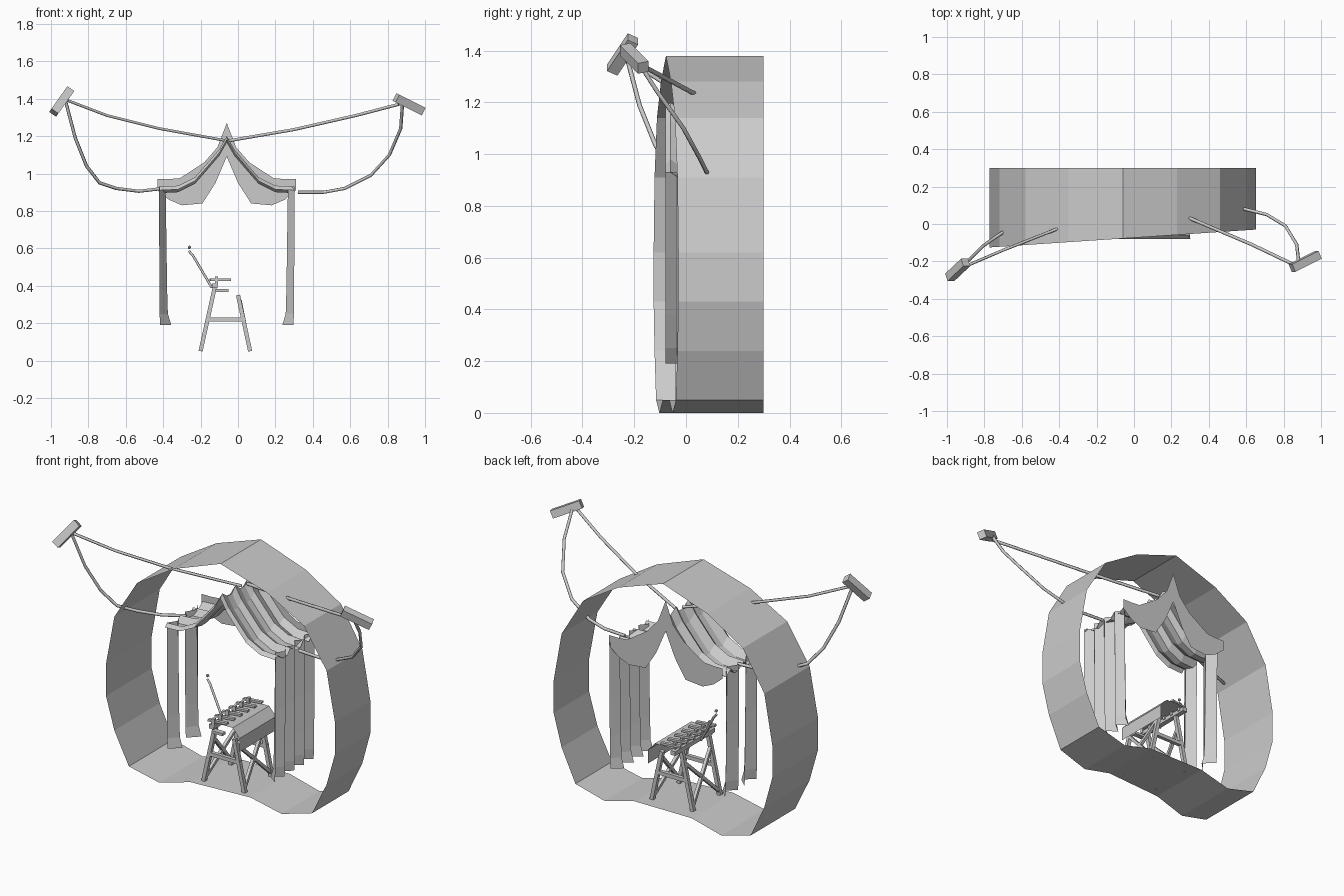
import bpy, bmesh, math
from mathutils import Vector

if "Cube" in bpy.data.objects:
    bpy.data.objects.remove(bpy.data.objects["Cube"])

CX = -0.06  # symmetry line of the ring and canopy


def make(name, verts, faces):
    me = bpy.data.meshes.new(name)
    me.from_pydata([tuple(v) for v in verts], [], faces)
    bm = bmesh.new()
    bm.from_mesh(me)
    bmesh.ops.recalc_face_normals(bm, faces=bm.faces)
    bm.to_mesh(me)
    bm.free()
    ob = bpy.data.objects.new(name, me)
    bpy.context.collection.objects.link(ob)
    return ob


def loft(name, rows, closed=False):
    """Skin equal-length rows of points into a sheet."""
    n = len(rows[0])
    faces = []
    for r in range(len(rows) - 1):
        for i in range(n if closed else n - 1):
            j = (i + 1) % n
            faces.append((r * n + i, r * n + j, (r + 1) * n + j, (r + 1) * n + i))
    return make(name, [p for row in rows for p in row], faces)


def beam(name, a, b, w, h=None, up=(0, 1, 0)):
    """Box-section bar from a to b."""
    a, b, h = Vector(a), Vector(b), h or w
    d = (b - a).normalized()
    s = d.cross(Vector(up)).normalized()
    t = s.cross(d)
    vs = [p + s * w / 2 * i + t * h / 2 * j
          for p in (a, b) for i, j in ((-1, -1), (1, -1), (1, 1), (-1, 1))]
    return make(name, vs, [(0, 1, 2, 3), (4, 5, 6, 7), (0, 1, 5, 4),
                           (1, 2, 6, 5), (2, 3, 7, 6), (3, 0, 4, 7)])


def wire(name, pts, r):
    cu = bpy.data.curves.new(name, 'CURVE')
    cu.dimensions = '3D'
    cu.bevel_depth = r
    cu.bevel_resolution = 1
    cu.use_fill_caps = True
    sp = cu.splines.new('POLY')
    sp.points.add(len(pts) - 1)
    for p, c in zip(sp.points, pts):
        p.co = (*c, 1)
    ob = bpy.data.objects.new(name, cu)
    bpy.context.collection.objects.link(ob)
    return ob


def mirrored(half):
    """Half profile from the centre outward -> full profile left to right."""
    return [(CX - d, z) for d, z in reversed(half)] + [(CX + d, z) for d, z in half[1:]]


# outer ring, front edge slanted
half = [(0, 1.38), (0.29, 1.28), (0.52, 1.14), (0.66, 0.91), (0.712, 0.62),
        (0.712, 0.43), (0.66, 0.24), (0.57, 0.05), (0.38, 0.0), (0.187, 0.05)]
outline = mirrored(half)
loft("outer_ring", [[(x, -0.125 + (x + 0.77) * 0.067, z) for x, z in outline],
                    [(x, 0.30, z) for x, z in outline]], closed=True)

# canopy sagging between its frames
roof = mirrored([(0, 1.20), (0.04, 1.13), (0.10, 1.06), (0.17, 0.98), (0.26, 0.935), (0.36, 0.93)])
stations = [(-0.08, -0.02), (-0.06, 0), (-0.01, -0.035), (0.03, -0.035), (0.06, 0),
            (0.11, -0.035), (0.15, -0.035), (0.18, 0), (0.23, -0.03), (0.27, 0)]
loft("canopy", [[(x, y, z + dz) for x, z in roof] for y, dz in stations])

# rear valance
top = mirrored([(0, 1.27), (0.05, 1.14), (0.12, 1.06), (0.25, 0.975), (0.31, 0.97), (0.37, 0.97)])
low = mirrored([(0, 1.09), (0.06, 0.95), (0.13, 0.84), (0.24, 0.83), (0.31, 0.86), (0.37, 0.91)])
loft("rear_valance", [[(x, 0.275, z) for x, z in p] for p in (top, low)])


# pleated curtains, flaring inward at the hem
def curtain(name, side, y0, y1, folds):
    rows = []
    for z, inset in ((0.93, 0.0), (0.6, 0.005), (0.38, 0.008), (0.25, 0.012), (0.19, 0.03)):
        row = []
        for i in range(folds * 2 + 1):
            d = 0.37 if i % 2 == 0 else 0.335
            y = y0 + (y1 - y0) * i / (folds * 2)
            row.append((CX + side * (d - inset * (1 if i % 2 else 0.2) - 0.008), y, z))
        rows.append(row)
    loft(name, rows)


curtain("left_curtain_front", -1, -0.06, 0.05, 1)
curtain("left_curtain_rear", -1, 0.11, 0.23, 1)
curtain("right_curtain", 1, -0.08, 0.28, 4)

# grips on the cord ends
beam("left_grip", (-0.985, -0.285, 1.325), (-0.90, -0.205, 1.445), 0.045, 0.045)
beam("right_grip", (0.845, -0.235, 1.405), (0.985, -0.165, 1.335), 0.045, 0.045)

# cords
wire("left_upper_cord", [(-0.91, -0.23, 1.39), (-0.70, -0.14, 1.31), (-0.42, -0.03, 1.24),
                         (-0.06, 0.12, 1.175)], 0.008)
wire("left_lower_cord", [(-0.92, -0.23, 1.38), (-0.87, -0.18, 1.19), (-0.81, -0.12, 1.04),
                         (-0.74, -0.07, 0.95), (-0.65, -0.01, 0.92), (-0.53, 0.05, 0.905),
                         (-0.40, 0.09, 0.92)], 0.009)
wire("right_upper_cord", [(0.86, -0.22, 1.37), (0.63, -0.11, 1.31), (0.30, 0.03, 1.235),
                          (-0.05, 0.16, 1.175)], 0.009)
wire("right_lower_cord", [(0.88, -0.2, 1.38), (0.87, -0.11, 1.24), (0.81, -0.01, 1.10),
                          (0.71, 0.05, 0.99), (0.57, 0.085, 0.92), (0.46, 0.10, 0.90),
                          (0.32, 0.11, 0.90)], 0.009)

# trestle stand: A-frames plus side cross braces
F, B = -0.03, 0.22
for n, y in (("front", F), ("rear", B)):
    beam(n + "_left_leg", (-0.2, y, 0.05), (-0.12, y, 0.41), 0.022)
    beam(n + "_right_leg", (0.065, y, 0.05), (0.0, y, 0.35), 0.022)
    beam(n + "_crossbar", (-0.165, y, 0.22), (0.04, y, 0.22), 0.022)
for n, xb, xt in (("left", -0.195, -0.14), ("right", 0.06, 0.01)):
    beam(n + "_brace_a", (xb, F, 0.07), (xt, B, 0.32), 0.018, up=(1, 0, 0))
    beam(n + "_brace_b", (xb, B, 0.07), (xt, F, 0.32), 0.018, up=(1, 0, 0))

# folded bench top
prof = [(-0.12, 0.42), (0.0, 0.42), (0.045, 0.37), (0.045, 0.29)]
loft("bench_top", [[(x, y, z) for x, z in prof] for y in (-0.05, 0.29)])

# rail with pegs and small plates
beam("rail", (-0.125, -0.07, 0.40), (-0.125, 0.30, 0.40), 0.03, 0.025, up=(0, 0, 1))
beam("lower_plate", (-0.12, -0.06, 0.375), (-0.05, -0.06, 0.375), 0.015, 0.03)
for i in range(6):
    y = -0.06 + i * 0.065
    beam("peg_%d" % i, (-0.115, y, 0.40), (-0.115, y, 0.45), 0.018)
    beam("peg_plate_%d" % i, (-0.15, y, 0.432), (-0.04, y + 0.02, 0.432), 0.012, 0.02)

# lever with knob
wire("lever", [(-0.14, 0.06, 0.39), (-0.24, 0.085, 0.56), (-0.262, 0.09, 0.585)], 0.007)
bpy.ops.mesh.primitive_ico_sphere_add(subdivisions=1, radius=0.01, location=(-0.26, 0.09, 0.605))
bpy.context.object.name = "lever_knob"
